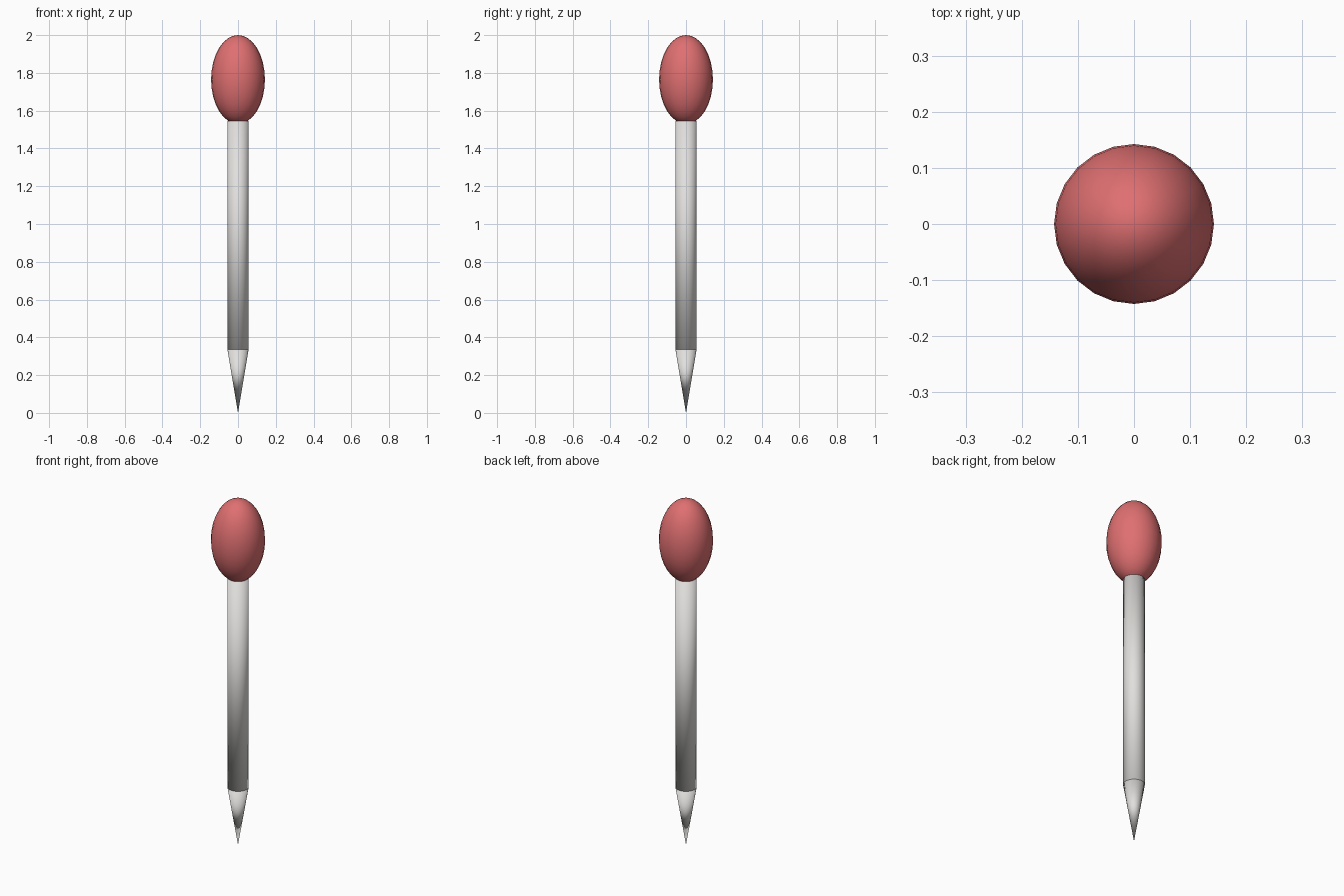
import bpy

cube = bpy.data.objects.get("Cube")
if cube:
    bpy.data.objects.remove(cube, do_unlink=True)


def make_material(name, rgb):
    mat = bpy.data.materials.new(name)
    mat.use_nodes = True
    color = (*rgb, 1.0)
    mat.diffuse_color = color
    mat.node_tree.nodes["Principled BSDF"].inputs["Base Color"].default_value = color
    return mat


def finish(name, mat):
    # Fully smooth, so the shading rolls over the end caps
    obj = bpy.context.object
    obj.name = name
    obj.data.materials.append(mat)
    bpy.ops.object.shade_smooth()
    return obj


SIDES = 24
SHAFT_RADIUS = 0.056
SHAFT_BOTTOM, SHAFT_TOP = 0.335, 1.545
HEAD_RADIUS, HEAD_HALF_HEIGHT = 0.1425, 0.235

red = make_material("soft red", (0.74, 0.16, 0.165))
grey = make_material("pale grey", (0.75, 0.74, 0.72))

# Egg-shaped head
bpy.ops.mesh.primitive_uv_sphere_add(
    segments=SIDES, ring_count=16, radius=1, location=(0, 0, 2 - HEAD_HALF_HEIGHT))
head = finish("head", red)
head.scale = (HEAD_RADIUS, HEAD_RADIUS, HEAD_HALF_HEIGHT)
bpy.ops.object.transform_apply(location=False, rotation=False, scale=True)

# Straight shaft
bpy.ops.mesh.primitive_cylinder_add(
    vertices=SIDES, radius=SHAFT_RADIUS, depth=SHAFT_TOP - SHAFT_BOTTOM,
    location=(0, 0, (SHAFT_TOP + SHAFT_BOTTOM) / 2))
finish("shaft", grey)

# Pointed tip, facing down
bpy.ops.mesh.primitive_cone_add(
    vertices=SIDES, radius1=0, radius2=SHAFT_RADIUS, depth=SHAFT_BOTTOM,
    location=(0, 0, SHAFT_BOTTOM / 2))
finish("tip", grey)
